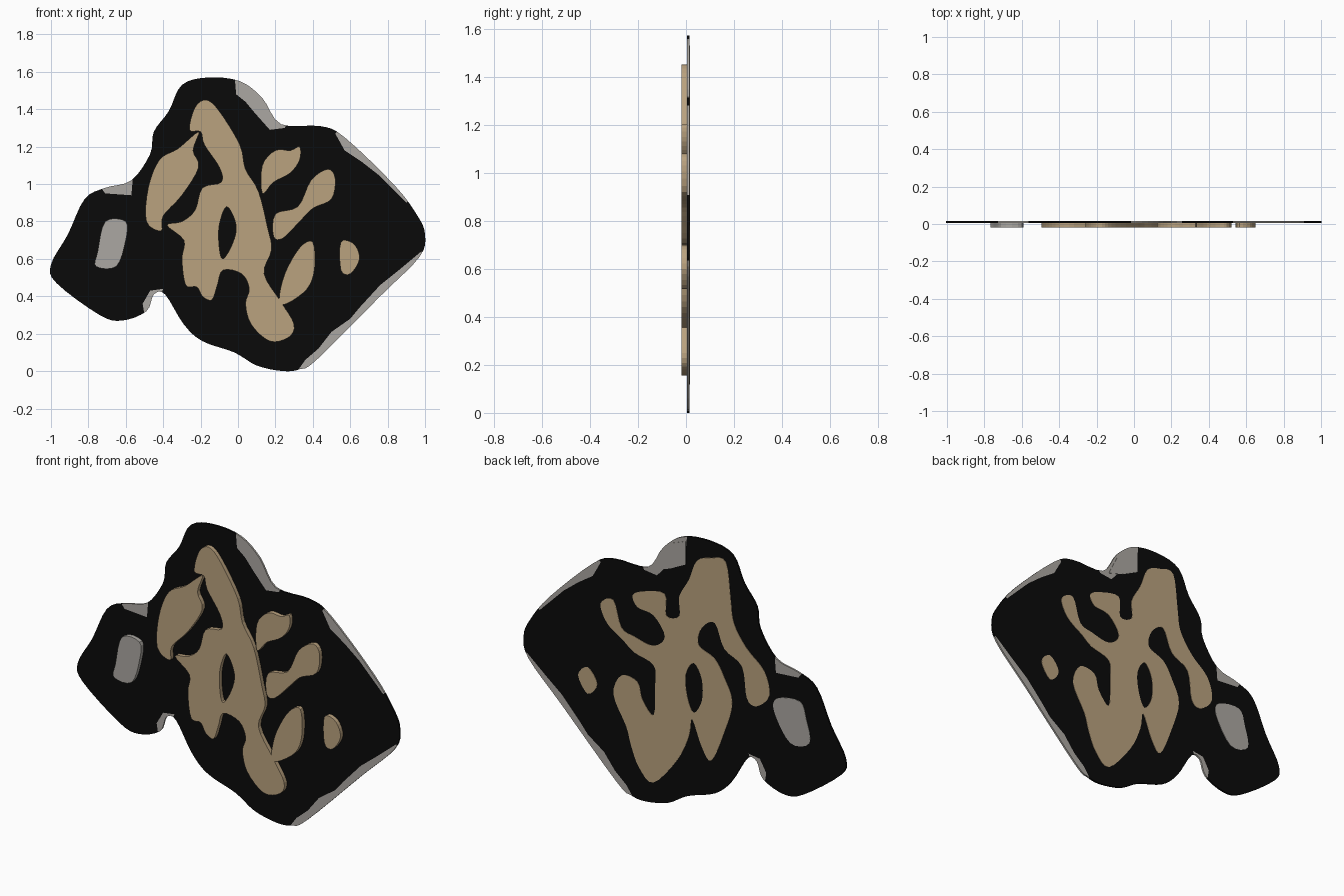
import bpy
import bmesh
from math import radians
from mathutils import Matrix, Vector

default_cube = bpy.data.objects.get("Cube")
if default_cube:
    bpy.data.objects.remove(default_cube, do_unlink=True)


def make_material(name, colour):
    material = bpy.data.materials.new(name)
    material.use_nodes = True
    material.diffuse_color = (*colour, 1)
    shader = material.node_tree.nodes["Principled BSDF"]
    shader.inputs["Base Color"].default_value = (*colour, 1)
    shader.inputs["Roughness"].default_value = 0.8
    return material


black = make_material("black", (.003, .003, .003))
tan = make_material("tan", (.49, .36, .21))
grey = make_material("light grey", (.41, .39, .36))


def rounded(points, steps=4):
    """Smooth closed outline through the given points."""
    pts = [Vector(p) for p in points]
    count = len(pts)
    result = []
    for i in range(count):
        a, b, c, d = (pts[(i + k) % count] for k in (-1, 0, 1, 2))
        for step in range(steps):
            t = step / steps
            result.append(b + ((c - a) * t + (2 * a - 5 * b + 4 * c - d) * t ** 2
                               + (3 * b - a - 3 * c + d) * t ** 3) / 2)
    return result


def slab(name, outlines, front, back, face_material, edge_material=None):
    """Upright flat piece filling the outlines between two depths."""
    curve = bpy.data.curves.new(name, "CURVE")
    curve.dimensions = "2D"
    curve.fill_mode = "BOTH"
    curve.extrude = (back - front) / 2
    for outline in outlines:
        spline = curve.splines.new("POLY")
        spline.points.add(len(outline) - 1)
        for point, (x, z) in zip(spline.points, outline):
            point.co = (x, z, 0, 1)
        spline.use_cyclic_u = True
    helper = bpy.data.objects.new(name + " curve", curve)
    bpy.context.collection.objects.link(helper)
    graph = bpy.context.evaluated_depsgraph_get()
    mesh = bpy.data.meshes.new_from_object(helper.evaluated_get(graph))
    bpy.data.objects.remove(helper, do_unlink=True)
    mesh.name = name
    mesh.transform(Matrix.Translation((0, (front + back) / 2, 0))
                   @ Matrix.Rotation(radians(90), 4, "X"))
    bm = bmesh.new()
    bm.from_mesh(mesh)
    bmesh.ops.remove_doubles(bm, verts=bm.verts, dist=.0001)
    bmesh.ops.recalc_face_normals(bm, faces=bm.faces)
    for face in bm.faces:
        face.smooth = False
        face.material_index = int(abs(face.normal.y) < .5)
    bm.to_mesh(mesh)
    bm.free()
    mesh.materials.clear()
    mesh.materials.append(face_material)
    mesh.materials.append(edge_material or face_material)
    obj = bpy.data.objects.new(name, mesh)
    bpy.context.collection.objects.link(obj)
    return obj


def boolean(obj, cutter, operation):
    modifier = obj.modifiers.new("cut", "BOOLEAN")
    modifier.operation = operation
    modifier.solver = "EXACT"
    modifier.object = cutter
    bpy.context.view_layer.objects.active = obj
    bpy.ops.object.modifier_apply(modifier=modifier.name)


# Backing plate silhouette
silhouette = rounded([
    (-.16, 1.57), (.01, 1.55), (.13, 1.46), (.23, 1.32), (.44, 1.31), (.57, 1.25),
    (.84, .99), (.96, .83), (1, .73), (.97, .61), (.76, .4), (.42, .06), (.33, .01),
    (.24, 0), (.1, .03), (-.02, .1), (-.19, .16), (-.29, .25), (-.39, .41),
    (-.45, .41), (-.49, .32), (-.62, .27), (-.74, .3), (-.97, .47), (-1, .57),
    (-.91, .73), (-.82, .92), (-.71, .98), (-.57, 1.02), (-.47, 1.16), (-.45, 1.28),
    (-.37, 1.39), (-.3, 1.53)])

# Worn rim areas, cut out of the plate and refilled in grey
worn_top = [(-.02, 1.6), (-.01, 1.48), (.04, 1.44), (.09, 1.38), (.17, 1.29),
            (.25, 1.3), (.3, 1.4), (.1, 1.6)]
worn_right = [(.52, 1.27), (.57, 1.18), (.66, 1.12), (.75, 1.05), (.9, .9),
              (.95, .95), (.6, 1.35)]
worn_base = [(.98, .64), (.86, .54), (.76, .46), (.65, .34), (.6, .28), (.5, .21),
             (.43, .12), (.36, .06), (.31, -.01), (.45, -.05), (1.05, .55)]
worn_shoulder = [(-.74, .99), (-.71, .95), (-.57, .94), (-.56, 1.06), (-.75, 1.06)]
worn_notch = [(-.51, .36), (-.5, .3), (-.46, .31), (-.42, .38), (-.4, .44), (-.47, .43)]
worn = [worn_top, worn_right, worn_base, worn_shoulder, worn_notch]

plate = slab("backing_plate", [silhouette], .005, .015, black)
rim = slab("worn_rim", [silhouette], .005, .015, grey)
cutter = slab("rim_cutter", worn, -.05, .05, grey)
cutter.hide_render = True
boolean(plate, cutter, "DIFFERENCE")
boolean(rim, cutter, "INTERSECT")
bpy.data.objects.remove(cutter, do_unlink=True)

# Raised relief on the front
trunk = [
    (-.17, 1.45), (-.1, 1.39), (.01, 1.21), (.04, 1.08), (.11, .96), (.16, .76),
    (.18, .65), (.14, .52), (.23, .37), (.3, .25), (.27, .18), (.17, .16), (.07, .25),
    (.04, .36), (.06, .44), (.02, .52), (-.08, .54), (-.11, .46), (-.14, .38),
    (-.19, .4), (-.22, .45), (-.28, .46), (-.3, .6), (-.29, .7), (-.38, .78),
    (-.3, .8), (-.23, .86), (-.19, .98), (-.09, 1.01), (-.1, 1.09), (-.18, 1.21),
    (-.2, 1.28), (-.26, 1.29), (-.23, 1.41)]
trunk_gap = [(-.06, .88), (-.01, .78), (-.03, .68), (-.08, .6), (-.1, .66), (-.1, .78)]
relief = {
    "left_leaf": [(-.21, 1.28), (-.24, 1.18), (-.21, 1.09), (-.3, .94), (-.4, .83),
                  (-.41, .75), (-.49, .8), (-.48, .98), (-.42, 1.13), (-.32, 1.19)],
    "upper_branch": [(.13, .95), (.13, 1.1), (.2, 1.18), (.28, 1.18), (.33, 1.2),
                     (.33, 1.13), (.28, 1.06), (.19, 1.01)],
    "right_branch": [(.19, .72), (.2, .84), (.32, .88), (.39, 1.02), (.48, 1.08),
                     (.52, 1.03), (.5, .92), (.4, .87), (.33, .8), (.24, .71)],
    "lower_leaf": [(.22, .38), (.25, .52), (.33, .66), (.4, .69), (.41, .55),
                   (.37, .44), (.26, .36)],
    "right_dot": [(.55, .69), (.62, .68), (.65, .6), (.6, .52), (.55, .54)],
}
slab("trunk", [rounded(trunk), rounded(trunk_gap)], -.018, .006, tan, black)
for name, points in relief.items():
    slab(name, [rounded(points)], -.018, .006, tan, black)
slab("left_stone", [rounded([(-.71, .8), (-.6, .8), (-.6, .7), (-.65, .56), (-.76, .56),
                             (-.75, .64)])], -.018, .006, grey, black)

# Flat shapes on the back
back_trunk = [
    (-.17, 1.48), (-.26, 1.48), (-.29, 1.28), (-.31, 1.15), (-.39, 1.03), (-.5, .93),
    (-.53, .8), (-.45, .72), (-.39, .75), (-.36, .92), (-.25, .99), (-.19, 1.12),
    (-.11, 1.07), (-.09, .97), (-.19, .92), (-.25, .83), (-.3, .7), (-.25, .52),
    (-.17, .34), (-.11, .4), (-.05, .54), (-.03, .44), (.04, .29), (.19, .12),
    (.28, .18), (.33, .29), (.36, .39), (.44, .55), (.39, .67), (.29, .66),
    (.26, .57), (.19, .5), (.18, .67), (.19, .78), (.31, .82), (.38, .87), (.48, .94),
    (.52, 1.04), (.44, 1.08), (.39, .94), (.31, .91), (.19, .89), (.12, .96),
    (.19, 1.06), (.29, 1.08), (.32, 1.14), (.25, 1.18), (.12, 1.2), (.11, 1.08),
    (.03, 1.1), (.03, 1.21), (-.03, 1.32), (-.08, 1.44)]
back_gap = [(-.06, .86), (-.01, .78), (-.02, .66), (-.06, .58), (-.11, .66), (-.11, .78)]
slab("back_trunk", [rounded(back_trunk), rounded(back_gap)], .014, .017, tan)
slab("back_dot", [rounded([(.6, .66), (.66, .6), (.6, .51), (.54, .58)])], .014, .017, tan)
slab("back_stone", [rounded([(-.58, .8), (-.72, .82), (-.76, .73), (-.78, .6), (-.66, .57),
                             (-.56, .72)])], .014, .017, grey)
slab("back_worn_top", [[(-.01, 1.53), (-.01, 1.4), (.09, 1.35), (.19, 1.32), (.13, 1.44),
                        (.07, 1.5)]], .014, .017, grey)
